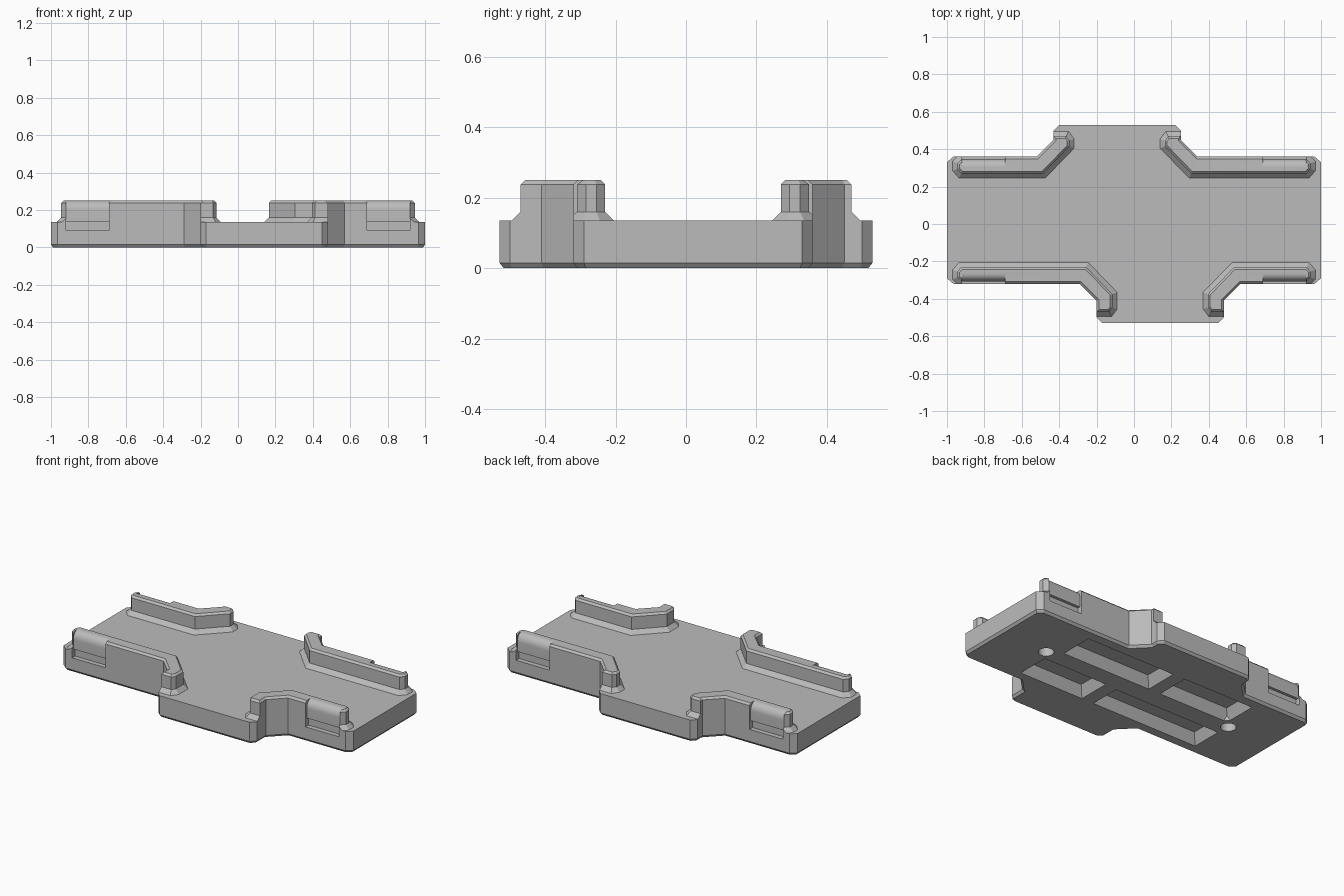
import bpy, bmesh, math
from mathutils import Vector, geometry

if "Cube" in bpy.data.objects:
    bpy.data.objects.remove(bpy.data.objects["Cube"])

grey = bpy.data.materials.new("plain grey")
grey.use_nodes = True
grey.diffuse_color = (0.5, 0.5, 0.5, 1)
grey.node_tree.nodes["Principled BSDF"].inputs["Base Color"].default_value = (0.5, 0.5, 0.5, 1)

DECK = 0.135
TOP = 0.25
HALF_DEPTH = 0.53


def inset(poly, amounts):
    """Move each edge of a 2D polygon inwards by its own amount."""
    pts = [Vector(p) for p in poly]
    n = len(pts)
    area = sum(pts[i - 1].cross(pts[i]) for i in range(n))
    if not isinstance(amounts, list):
        amounts = [amounts] * n
    lines = []
    for i in range(n):
        a, b = pts[i], pts[(i + 1) % n]
        d = (b - a).normalized()
        shift = Vector((-d.y, d.x)) * math.copysign(amounts[i], area)
        lines.append((a + shift, b + shift))
    return [tuple(geometry.intersect_line_line(
        lines[i - 1][0].to_3d(), lines[i - 1][1].to_3d(),
        lines[i][0].to_3d(), lines[i][1].to_3d())[0].xy) for i in range(n)]


def loft(name, rings):
    """Closed solid through rings of 3D points."""
    bm = bmesh.new()
    loops = [[bm.verts.new(p) for p in ring] for ring in rings]
    for low, high in zip(loops, loops[1:]):
        for i in range(len(low)):
            j = (i + 1) % len(low)
            bm.faces.new((low[i], low[j], high[j], high[i]))
    bm.faces.new(loops[0][::-1])
    bm.faces.new(loops[-1])
    bmesh.ops.recalc_face_normals(bm, faces=bm.faces)
    mesh = bpy.data.meshes.new(name)
    bm.to_mesh(mesh)
    bm.free()
    mesh.materials.append(grey)
    obj = bpy.data.objects.new(name, mesh)
    bpy.context.collection.objects.link(obj)
    return obj


def layers(polys, heights):
    return [[(x, y, z) for x, y in p] for p, z in zip(polys, heights)]


def cut(target, cutter):
    bpy.context.view_layer.objects.active = target
    mod = target.modifiers.new("cut", "BOOLEAN")
    mod.operation = "DIFFERENCE"
    mod.solver = "EXACT"
    mod.object = cutter
    bpy.ops.object.modifier_apply(modifier=mod.name)


def cylinder(name, x, y, r, z0, z1, sides=32):
    ring = [(x + r * math.cos(math.tau * i / sides), y + r * math.sin(math.tau * i / sides))
            for i in range(sides)]
    return loft(name, layers([ring, ring], [z0, z1]))


# Each corner: name, x side, y side, signed jog position, distance of side edge
corners = [
    ("front_left", 1, -1, 0.48, 0.32),
    ("back_left", 1, 1, 0.25, 0.36),
    ("back_right", -1, 1, 0.43, 0.36),
    ("front_right", -1, -1, 0.20, 0.32),
]

# Base plate outline, one corner after another
outline = []
for name, sx, sy, jog, edge in corners:
    pts = [(jog - 0.03, HALF_DEPTH), (jog, 0.5), (jog, edge + 0.09),
           (jog + 0.09, edge), (0.965, edge), (1, edge - 0.03)]
    pts = [(sx * x, sy * y) for x, y in pts]
    outline += pts if sx * sy < 0 else pts[::-1]
base = loft("base_plate", layers([inset(outline, 0.012), outline, outline], [0, 0.015, DECK]))

# Guard rails with a flared foot, chamfered top and a rounded clip on the outside
cutters = []
for name, sx, sy, jog, edge in corners:
    end = 0.495
    foot = [(0.945, edge), (jog + 0.09, edge), (jog, edge + 0.09), (jog, end),
            (jog - 0.08, end), (jog - 0.11, end - 0.04), (jog - 0.11, edge + 0.045),
            (jog + 0.045, edge - 0.115), (0.935, edge - 0.115),
            (0.97, edge - 0.075), (0.97, edge - 0.025)]
    wall = inset(foot, [0.0] * 3 + [0.025] * 8)
    rim = inset(wall, 0.012)
    rings = layers([foot, wall, wall, rim], [DECK, 0.16, TOP - 0.012, TOP])
    rail = loft(name + "_rail", [[(sx * x, sy * y, z) for x, y, z in r] for r in rings])

    # Clip notch profile: (depth in from the edge, height)
    arc = [(0.055 - 0.043 * math.sin(t), 0.2 + 0.05 * math.cos(t))
           for t in (math.pi / 2 * i / 8 for i in range(9))]
    profile = [(-0.05, 0.28), (0.055, 0.28)] + arc + [
        (0.012, 0.14), (0.03, 0.14), (0.03, 0.09), (-0.05, 0.09)]
    notch = loft("notch", [[(sx * x, sy * (edge - d), z) for d, z in profile]
                           for x in (0.69, 0.92)])
    cut(rail, notch)
    cut(base, notch)
    cutters.append(notch)

# Screw holes, with bosses kept solid around them
holes = [(0.665, 0.02), (-0.67, 0.03)]
bosses = [cylinder("boss", x, y, 0.08, -0.05, 0.1) for x, y in holes]

# Sloped pockets under the plate
for x0, x1, y0, y1 in [(-0.06, 0.59, 0.06, 0.30), (0.16, 0.635, -0.265, -0.03),
                       (-0.675, 0.10, -0.265, -0.04), (-0.64, -0.12, 0.06, 0.30)]:
    rect = [(x0, y0), (x1, y0), (x1, y1), (x0, y1)]
    pocket = loft("pocket", layers([inset(rect, -0.007), inset(rect, 0.045)], [-0.01, 0.065]))
    for boss in bosses:
        cut(pocket, boss)
    cut(base, pocket)
    cutters.append(pocket)
for x, y in holes:
    hole = cylinder("hole", x, y, 0.045, -0.05, 0.075)
    cut(base, hole)
    cutters.append(hole)

for helper in cutters + bosses:
    bpy.data.objects.remove(helper)

# Smooth only the rounded surfaces
bpy.ops.object.select_all(action="DESELECT")
for obj in bpy.context.scene.objects:
    if obj.type == "MESH":
        obj.select_set(True)
        bpy.context.view_layer.objects.active = obj
bpy.ops.object.shade_smooth_by_angle(angle=math.radians(25))
